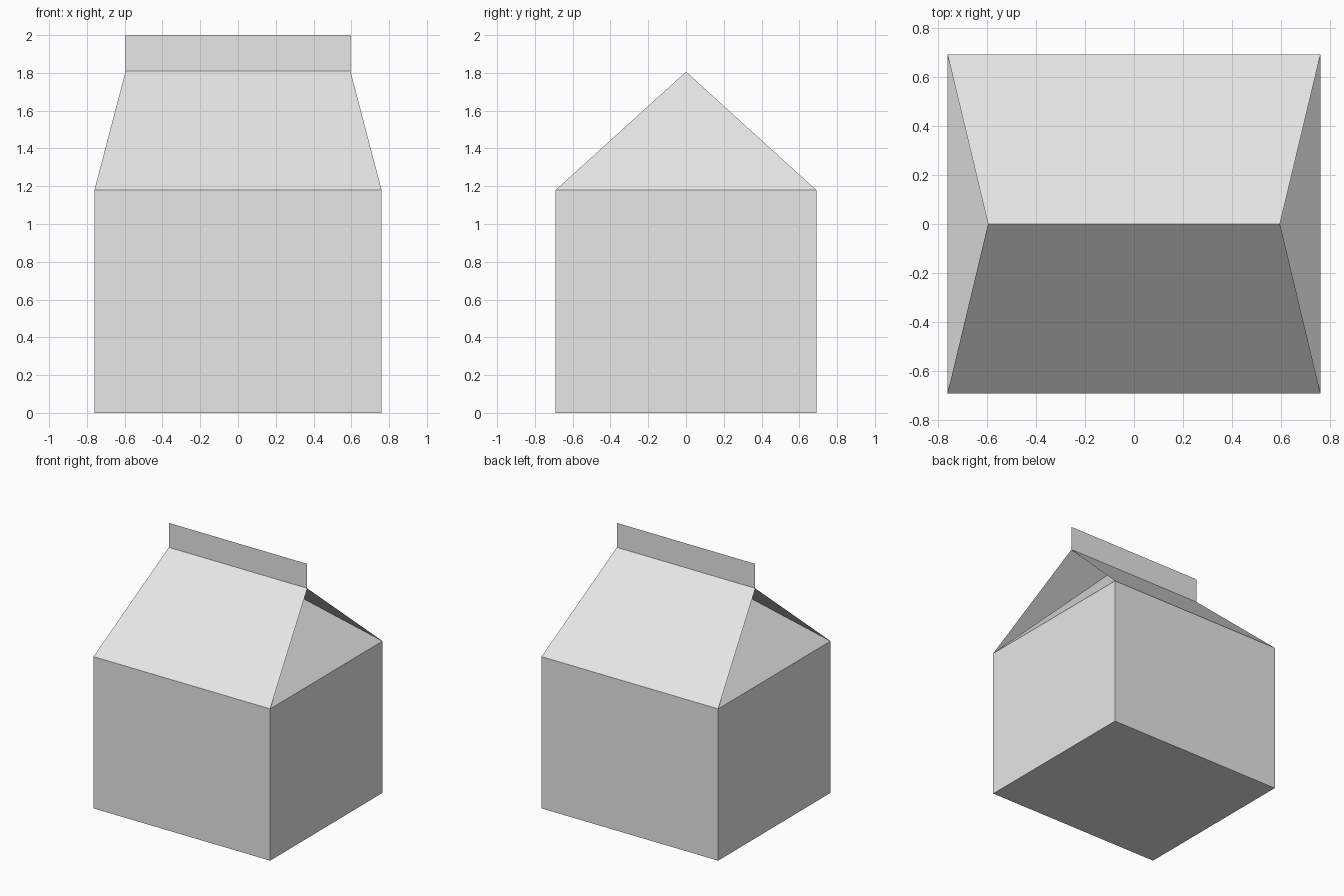
import bpy
from mathutils import Vector

cube = bpy.data.objects.get("Cube")
if cube:
    bpy.data.objects.remove(cube, do_unlink=True)

W, D = 0.76, 0.69            # half width and half depth of the body
EAVE, RIDGE, TOP = 1.18, 1.81, 2.0
FIN, TUCK = 0.595, 0.165     # half length of the ridge, inner tip of the folded gable

card = bpy.data.materials.new("plain card")
card.use_nodes = True
card.diffuse_color = (0.8, 0.8, 0.8, 1)
card.node_tree.nodes["Principled BSDF"].inputs["Base Color"].default_value = (0.8, 0.8, 0.8, 1)


def make_part(name, panels):
    """Flat panels, each given as (corner points, outward direction)."""
    verts, faces = [], []
    for points, outward in panels:
        points = [Vector(p) for p in points]
        normal = (points[1] - points[0]).cross(points[2] - points[0])
        if normal.dot(Vector(outward)) < 0:
            points.reverse()
        faces.append(range(len(verts), len(verts) + len(points)))
        verts += points
    mesh = bpy.data.meshes.new(name)
    mesh.from_pydata(verts, [], [list(f) for f in faces])
    mesh.materials.append(card)
    obj = bpy.data.objects.new(name, mesh)
    bpy.context.collection.objects.link(obj)
    return obj


# Body: four walls and a floor
floor = [(-W, -D, 0), (W, -D, 0), (W, D, 0), (-W, D, 0)]
walls = [(floor, (0, 0, -1))]
for i in range(4):
    a, b = Vector(floor[i]), Vector(floor[(i + 1) % 4])
    up = Vector((0, 0, EAVE))
    walls.append(([a, b, b + up, a + up], a + b))
make_part("carton_body", walls)

# Sloping roof panels
for side, name in ((-1, "front_roof_panel"), (1, "back_roof_panel")):
    make_part(name, [([(-W, side * D, EAVE), (W, side * D, EAVE),
                       (FIN, 0, RIDGE), (-FIN, 0, RIDGE)], (0, side, 1))])

# Gable ends tucked inward, with fold flaps lying just under the roof
for side, name in ((1, "left_gable"), (-1, "right_gable")):
    low = RIDGE - 0.004
    tip, end = (side * TUCK, 0, low), (side * FIN, 0, low)
    corners = [(side * W, s * D, EAVE) for s in (-1, 1)]
    panels = [(corners + [tip], (side, 0, 1))]
    for s, corner in zip((-1, 1), corners):
        panels.append(([corner, tip, end], (0, -s, -1)))
    make_part(name + "_fold", panels)

# Upright sealed fin along the ridge
make_part("top_fin", [([(-FIN, 0, RIDGE), (FIN, 0, RIDGE),
                        (FIN, 0, TOP), (-FIN, 0, TOP)], (0, -1, 0))])
